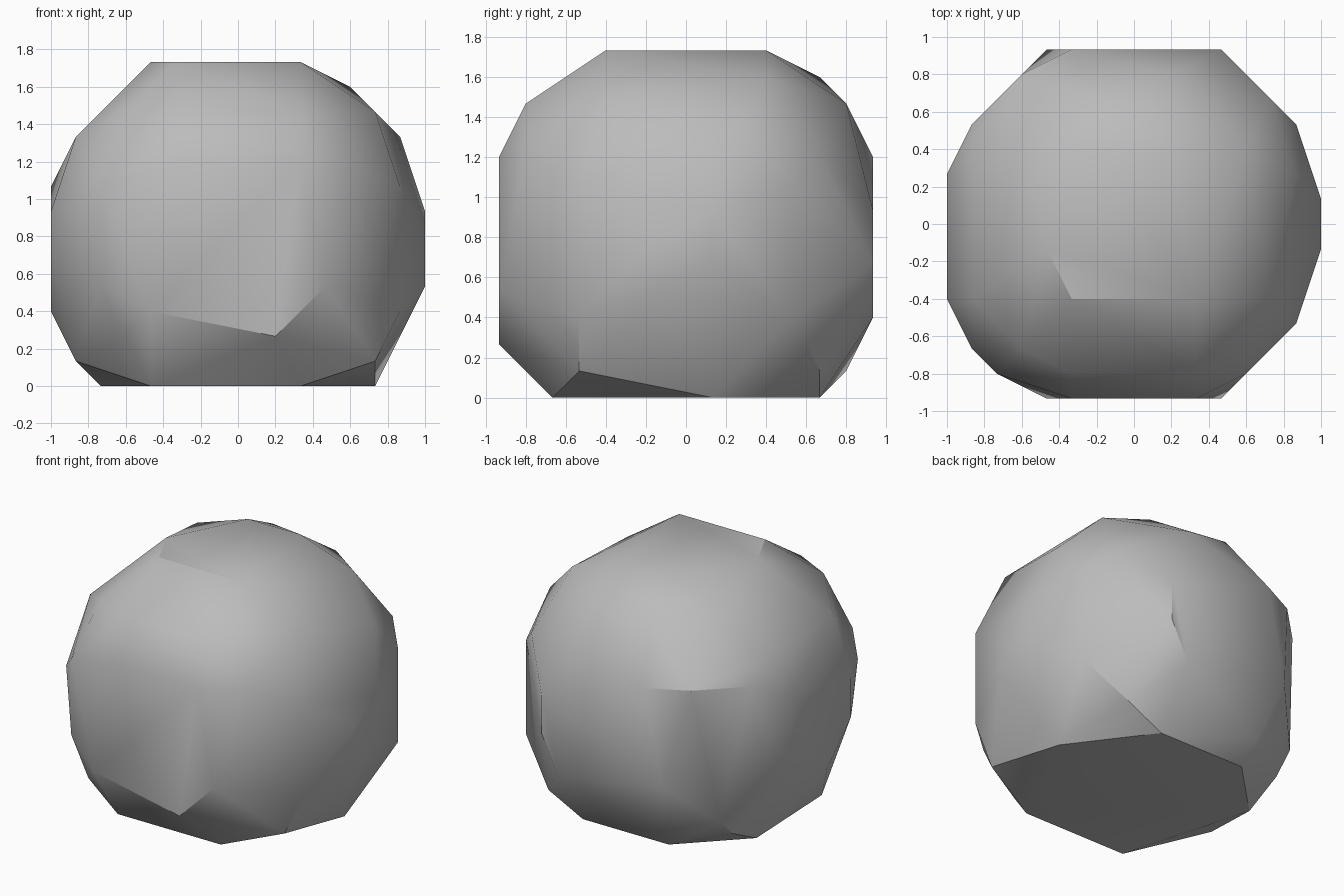
import bpy
import bmesh
import math

# Remove the default object
default_cube = bpy.data.objects.get("Cube")
if default_cube:
    bpy.data.objects.remove(default_cube, do_unlink=True)

GRID = 1 / 15  # the boulder's corners sit on a regular grid

# Corners of the boulder, grouped by height: (x, y) in grid steps
LAYERS = {
    0: [(-7, -10), (5, -10), (11, 2), (5, 10), (-5, 10), (-11, 4)],
    2: [(11, -8), (9, 10), (-5, 12), (-11, 8), (-13, -4)],
    4: [(3, -14), (-9, -12), (-11, 10)],
    6: [(-7, -14), (13, -8), (13, 8), (5, 14), (-15, -2)],
    8: [(7, -14), (-11, -12), (-7, 14), (-15, 4), (15, -2)],
    10: [(7, 14), (-15, -6), (15, 2)],
    12: [(15, -2)],
    14: [(7, 14), (-15, -6), (-13, -10), (15, 2)],
    16: [(13, -8), (13, 8), (-11, -12), (-15, 4)],
    18: [(5, -14), (-5, -14), (9, -12), (11, 10), (-5, 14), (-9, 12), (-13, 8)],
    20: [(13, 4), (-13, -6), (-13, 6)],
    22: [(11, -6), (5, -12), (-5, -12), (-9, -10), (3, 12)],
    24: [(9, 6), (-3, 10), (-9, 6)],
    26: [(-5, -6), (5, -6), (-7, -2), (3, 6), (-3, 6)],
}


def make_material(name, colour):
    material = bpy.data.materials.new(name)
    material.use_nodes = True
    material.diffuse_color = colour
    shader = next(n for n in material.node_tree.nodes if n.type == "BSDF_PRINCIPLED")
    shader.inputs["Base Color"].default_value = colour
    shader.inputs["Roughness"].default_value = 0.9
    return material


def make_boulder(name, layers, material):
    """Wrap a faceted convex skin around the layered corners."""
    bm = bmesh.new()
    for height, outline in layers.items():
        for x, y in outline:
            bm.verts.new((x * GRID, y * GRID, height * GRID))
    hull = bmesh.ops.convex_hull(bm, input=bm.verts[:], use_existing_faces=False)
    unused = {v for v in hull["geom_interior"] + hull["geom_unused"]
              if isinstance(v, bmesh.types.BMVert)}
    bmesh.ops.delete(bm, geom=list(unused), context="VERTS")
    # Merge the triangles of each flat facet
    bmesh.ops.dissolve_limit(bm, angle_limit=math.radians(1),
                             verts=bm.verts[:], edges=bm.edges[:])
    bmesh.ops.recalc_face_normals(bm, faces=bm.faces[:])

    mesh = bpy.data.meshes.new(name)
    bm.to_mesh(mesh)
    bm.free()
    mesh.materials.append(material)
    boulder = bpy.data.objects.new(name, mesh)
    bpy.context.collection.objects.link(boulder)
    return boulder


# Boulder with soft facets and a few hard creases
stone_grey = make_material("stone_grey", (0.5, 0.5, 0.5, 1))
boulder = make_boulder("boulder", LAYERS, stone_grey)

bpy.ops.object.select_all(action="DESELECT")
boulder.select_set(True)
bpy.context.view_layer.objects.active = boulder
bpy.ops.object.shade_smooth_by_angle(angle=math.radians(30))
